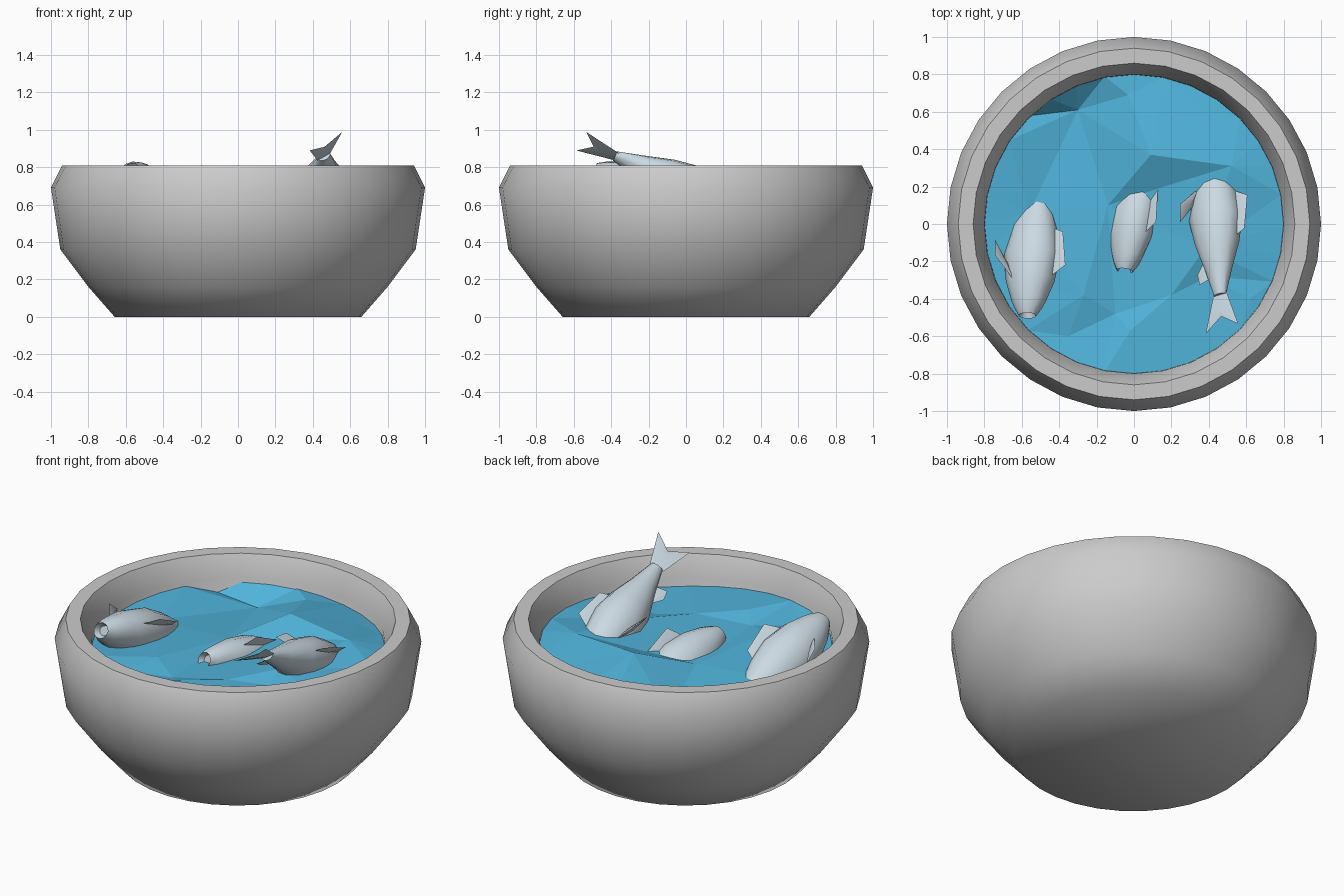
import bpy, bmesh
from math import sin, cos, pi, radians
from mathutils import Vector, Matrix
from mathutils.geometry import delaunay_2d_cdt

if "Cube" in bpy.data.objects:
    bpy.data.objects.remove(bpy.data.objects["Cube"])


def material(name, rgb):
    m = bpy.data.materials.new(name)
    m.diffuse_color = (*rgb, 1)
    m.use_nodes = True
    m.node_tree.nodes["Principled BSDF"].inputs["Base Color"].default_value = m.diffuse_color
    return m


def finish(name, bm, mat=None, smooth=None):
    mesh = bpy.data.meshes.new(name)
    bm.to_mesh(mesh)
    bm.free()
    ob = bpy.data.objects.new(name, mesh)
    bpy.context.collection.objects.link(ob)
    if mat:
        mesh.materials.append(mat)
    if smooth:
        bpy.ops.object.select_all(action='DESELECT')
        ob.select_set(True)
        bpy.context.view_layer.objects.active = ob
        bpy.ops.object.shade_smooth_by_angle(angle=radians(smooth))
    return ob


def loft(bm, rings):
    """Skin a list of equal point rings and cap both ends."""
    vs = [[bm.verts.new(p) for p in r] for r in rings]
    n = len(vs[0])
    for a, b in zip(vs, vs[1:]):
        for i in range(n):
            bm.faces.new((a[i], a[(i + 1) % n], b[(i + 1) % n], b[i]))
    bm.faces.new(vs[0][::-1])
    bm.faces.new(vs[-1])


def fin(bm, pts, thick=0.012):
    """Thin lens-shaped fin from an outline."""
    pts = [Vector(p) for p in pts]
    mid = sum(pts, Vector()) / len(pts)
    nor = (pts[0] - mid).cross(pts[1] - mid).normalized() * thick
    rim = [bm.verts.new(p) for p in pts]
    top, low = bm.verts.new(mid + nor), bm.verts.new(mid - nor)
    for a, b in zip(rim, rim[1:] + rim[:1]):
        bm.faces.new((a, b, top))
        bm.faces.new((b, a, low))


water_mat = material("water_blue", (0.08, 0.45, 0.70))
fish_mat = material("fish_silver", (0.60, 0.70, 0.76))

# Bowl: outside from the base up, over the rim, down the inside
profile = [(0.66, 0), (0.80, 0.16), (0.95, 0.36), (1.0, 0.69), (0.94, 0.81),
           (0.86, 0.81), (0.80, 0.69), (0.79, 0.42), (0.68, 0.27), (0.52, 0.16)]
bm = bmesh.new()
loft(bm, [[(r * cos(2 * pi * i / 32), r * sin(2 * pi * i / 32), z)
           for i in range(32)] for r, z in profile])
bmesh.ops.recalc_face_normals(bm, faces=bm.faces)
finish("bowl", bm, smooth=60)

# Water: faceted choppy surface
waves = [(-.3, .61, .57), (-.55, .58, .61), (-.03, .69, .66), (.09, .37, .73),
         (.52, .31, .71), (.16, .2, .66), (-.14, .1, .62), (-.56, .06, .64),
         (-.27, -.38, .66), (-.1, -.48, .62), (.38, -.13, .67), (.2, -.38, .65),
         (.4, -.28, .63), (-.02, -.57, .66), (-.65, -.43, .65), (.38, .6, .66),
         (.62, -.4, .65), (-.35, -.6, .64)]
for i in range(32):
    a = 2 * pi * i / 32
    waves.append((.805 * cos(a), .805 * sin(a), .655 + .015 * sin(3 * a + 1)))
verts, _, faces, orig, _, _ = delaunay_2d_cdt(
    [Vector(p[:2]) for p in waves], [], [], 0, 1e-5)
bm = bmesh.new()
vs = [bm.verts.new((v.x, v.y, waves[o[0]][2])) for v, o in zip(verts, orig)]
for f in faces:
    face = bm.faces.new([vs[i] for i in f])
    face.normal_update()
    if face.normal.z < 0:
        face.normal_flip()
finish("water", bm, water_mat)

# Fish: mouth at local x = 0, tail root at x = -0.75, back towards +z
body = [(-.03, .025, .03), (0, .04, .045), (-.04, .062, .07), (-.08, .075, .09),
        (-.18, .105, .125), (-.32, .12, .145), (-.46, .10, .12),
        (-.60, .062, .075), (-.75, .022, .035)]


def fish(name, mouth, tail, up):
    bm = bmesh.new()
    loft(bm, [[(x, w * cos(2 * pi * i / 12), h * sin(2 * pi * i / 12))
               for i in range(12)] for x, w, h in body])
    # tail, back and belly fins
    fin(bm, [(-.71, 0, .03), (-.94, 0, .10), (-.87, 0, 0), (-.94, 0, -.10),
             (-.71, 0, -.03)])
    fin(bm, [(-.18, 0, .10), (-.24, 0, .20), (-.42, 0, .17), (-.46, 0, .08)])
    fin(bm, [(-.52, 0, -.07), (-.60, 0, -.13), (-.66, 0, -.12), (-.64, 0, -.04)])
    # paired side fins
    for s in (1, -1):
        fin(bm, [(-.16, .08 * s, -.04), (-.27, .18 * s, -.10),
                 (-.36, .16 * s, -.12), (-.25, .08 * s, -.08)])
    bmesh.ops.recalc_face_normals(bm, faces=bm.faces)
    mouth, tail = Vector(mouth), Vector(tail)
    x = (mouth - tail).normalized()
    y = Vector(up).cross(x).normalized()
    z = x.cross(y)
    rot = Matrix((x, y, z)).transposed().to_4x4()
    scale = Matrix.Scale((mouth - tail).length / .75, 4)
    bm.transform(Matrix.Translation(mouth) @ rot @ scale)
    finish(name, bm, fish_mat, smooth=40)


fish("left_fish", (-.57, -.49, .78), (-.51, .27, .49), (.8, .1, .5))
fish("middle_fish", (-.05, -.25, .65), (.07, .48, .42), (.6, 0, .8))
fish("right_fish", (.42, .33, .55), (.46, -.38, .86), (.84, .2, .5))
